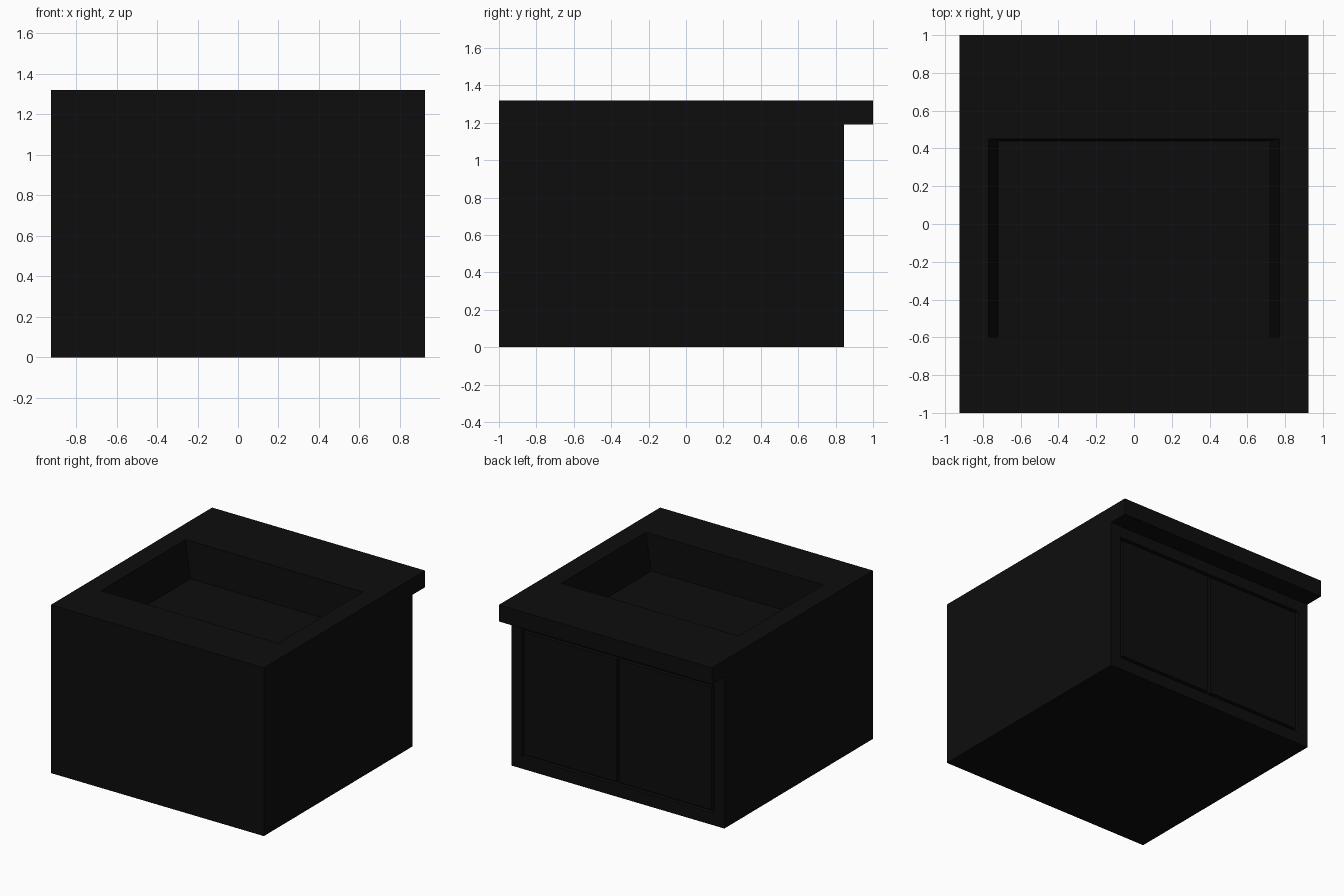
import bpy, bmesh

if "Cube" in bpy.data.objects:
    bpy.data.objects.remove(bpy.data.objects["Cube"])

black = bpy.data.materials.new("black_finish")
black.diffuse_color = (0.004, 0.004, 0.004, 1)
black.use_nodes = True
black.node_tree.nodes["Principled BSDF"].inputs["Base Color"].default_value = black.diffuse_color


def make_object(name, bm):
    bmesh.ops.recalc_face_normals(bm, faces=bm.faces)
    mesh = bpy.data.meshes.new(name)
    bm.to_mesh(mesh)
    bm.free()
    mesh.materials.append(black)
    obj = bpy.data.objects.new(name, mesh)
    bpy.context.collection.objects.link(obj)
    return obj


def box(name, lo, hi):
    bm = bmesh.new()
    bmesh.ops.create_cube(bm, size=1)
    for v in bm.verts:
        v.co = [l if c < 0 else h for c, l, h in zip(v.co, lo, hi)]
    return make_object(name, bm)


def cut(target, cutter):
    mod = target.modifiers.new("cut", 'BOOLEAN')
    mod.operation = 'DIFFERENCE'
    mod.solver = 'EXACT'
    mod.object = cutter
    bpy.context.view_layer.objects.active = target
    bpy.ops.object.modifier_apply(modifier=mod.name)
    bpy.data.objects.remove(cutter)


# Cabinet and overhanging worktop: side profile extruded across the width
profile = [(-1, 0), (0.845, 0), (0.845, 1.19), (1, 1.19), (1, 1.32), (-1, 1.32)]
bm = bmesh.new()
face = bm.faces.new([bm.verts.new((-0.925, y, z)) for y, z in profile])
ext = bmesh.ops.extrude_face_region(bm, geom=[face])
bmesh.ops.translate(bm, vec=(1.85, 0, 0),
                    verts=[g for g in ext["geom"] if isinstance(g, bmesh.types.BMVert)])
cabinet = make_object("cabinet_body", bm)

# Sunken basin with walls sloping in towards the floor
floor_z, top_z = 1.03, 1.32
basin = box("basin_cutter", (-0.72, -0.6, floor_z), (0.72, 0.44, top_z + 0.29))
for v in basin.data.vertices:
    if v.co.z > top_z:
        v.co.x *= 0.82 / 0.72
        v.co.y += 0.02 if v.co.y > 0 else 0
cut(cabinet, basin)

# Recess on the back that holds the doors
cut(cabinet, box("recess_cutter", (-0.835, 0.815, 0.095), (0.835, 0.9, 1.10)))

# Pair of flush doors with a narrow gap all round
for side, name in ((-1, "left_door"), (1, "right_door")):
    x0, x1 = sorted((side * 0.012, side * 0.813))
    box(name, (x0, 0.81, 0.117), (x1, 0.845, 1.078))
